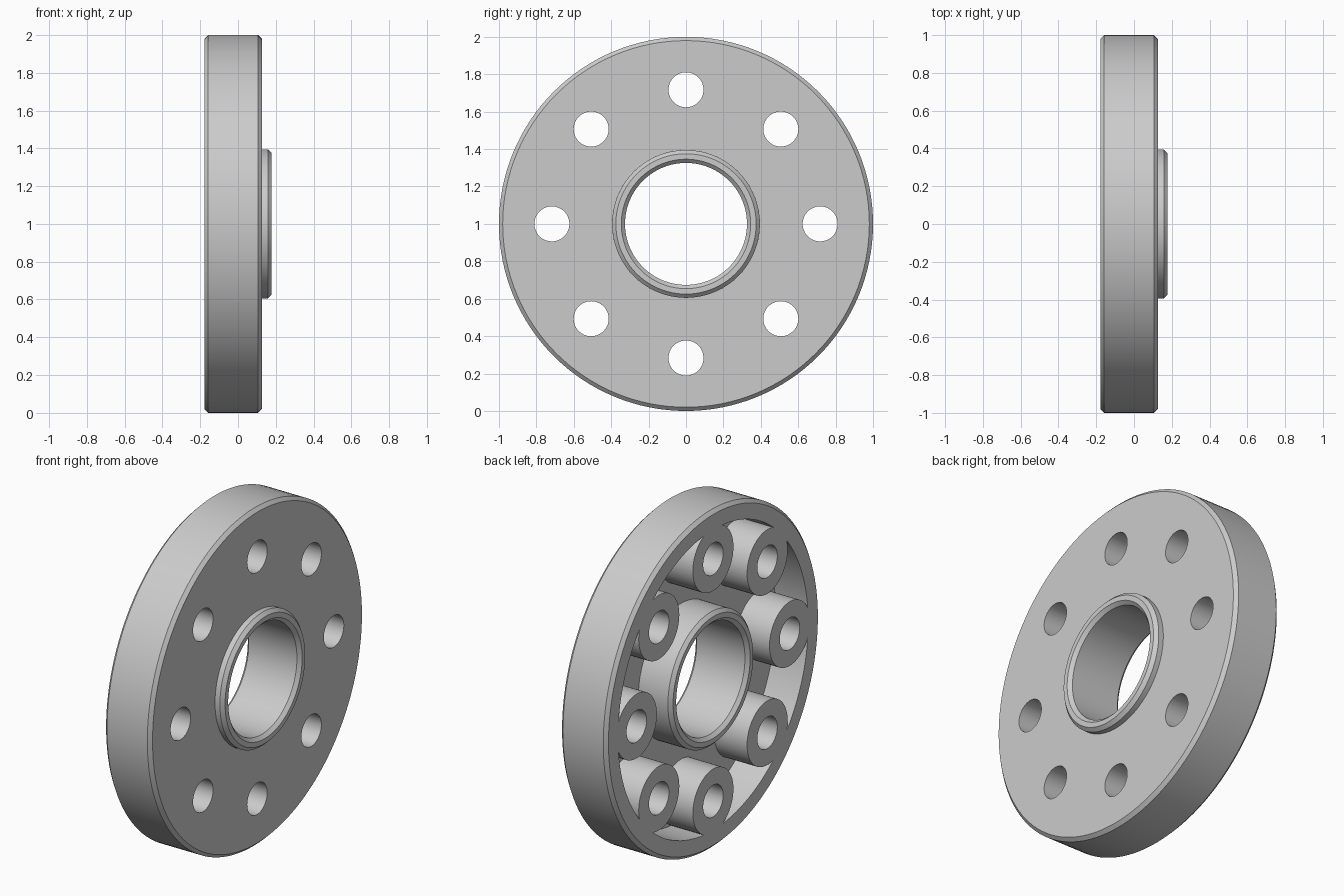
import bpy, bmesh
from math import pi, sin, cos, radians
from mathutils import Matrix, Vector

cube = bpy.data.objects.get("Cube")
if cube:
    bpy.data.objects.remove(cube, do_unlink=True)

BACK, FACE, HUB_END = -0.178, 0.126, 0.178
FLOOR = 0.035
RIM_R, POCKET_R, HUB_R, BORE_R = 1.0, 0.89, 0.395, 0.326
BOLT_CIRCLE, BOSS_R, HOLE_R = 0.717, 0.19, 0.0935
C = 0.02       # chamfer
COUNT = 8

steel = bpy.data.materials.new("grey_steel")
steel.use_nodes = True
grey = (0.6, 0.6, 0.6, 1)
steel.diffuse_color = grey
steel.node_tree.nodes["Principled BSDF"].inputs["Base Color"].default_value = grey


def make_object(name, bm):
    mesh = bpy.data.meshes.new(name)
    bm.to_mesh(mesh)
    bm.free()
    mesh.materials.append(steel)
    obj = bpy.data.objects.new(name, mesh)
    bpy.context.collection.objects.link(obj)
    obj.location.z = RIM_R
    return obj


def lathe(name, profile, steps=128):
    """Revolve a closed (x, radius) profile about the x axis."""
    bm = bmesh.new()
    rings = []
    for i in range(steps):
        a = 2 * pi * i / steps
        rings.append([bm.verts.new((x, r * sin(a), r * cos(a))) for x, r in profile])
    n = len(profile)
    for i, ring in enumerate(rings):
        after = rings[(i + 1) % steps]
        for j in range(n):
            k = (j + 1) % n
            bm.faces.new((ring[j], ring[k], after[k], after[j]))
    return make_object(name, bm)


def bolt_cylinders(name, radius, x0, x1):
    """Cylinders along x, evenly spaced on the bolt circle."""
    bm = bmesh.new()
    for i in range(COUNT):
        a = 2 * pi * i / COUNT
        centre = Vector(((x0 + x1) / 2, BOLT_CIRCLE * sin(a), BOLT_CIRCLE * cos(a)))
        bmesh.ops.create_cone(bm, cap_ends=True, segments=64, radius1=radius,
                              radius2=radius, depth=x1 - x0,
                              matrix=Matrix.Translation(centre) @ Matrix.Rotation(pi / 2, 4, "Y"))
    return make_object(name, bm)


def combine(target, tool, operation):
    """Apply a boolean, then discard the tool."""
    bpy.context.view_layer.update()
    mod = target.modifiers.new("combine", "BOOLEAN")
    mod.operation = operation
    mod.solver = "EXACT"
    mod.object = tool
    bpy.context.view_layer.objects.active = target
    bpy.ops.object.modifier_apply(modifier=mod.name)
    bpy.data.objects.remove(tool, do_unlink=True)


# Disc with rim, web and hub: bore, hub back, pocket, rim, front face, hub front
flange = lathe("flange", [
    (BACK + C, BORE_R), (BACK, BORE_R + C), (BACK, HUB_R - C), (BACK + C, HUB_R),
    (FLOOR, HUB_R), (FLOOR, POCKET_R), (BACK, POCKET_R),
    (BACK, RIM_R - C), (BACK + C, RIM_R), (FACE - C, RIM_R), (FACE, RIM_R - C),
    (FACE, HUB_R), (HUB_END - C, HUB_R), (HUB_END, HUB_R - C),
    (HUB_END, BORE_R + C), (HUB_END - C, BORE_R)])

# Bosses standing on the web, flush with the rim, and their through holes
combine(flange, bolt_cylinders("bosses", BOSS_R, BACK, FLOOR + C), "UNION")
combine(flange, bolt_cylinders("bolt_holes", HOLE_R, BACK - 0.1, FACE + 0.1), "DIFFERENCE")

# Smooth curved walls, sharp edges
bpy.ops.object.select_all(action="DESELECT")
flange.select_set(True)
bpy.context.view_layer.objects.active = flange
bpy.ops.object.shade_smooth_by_angle(angle=radians(30))
